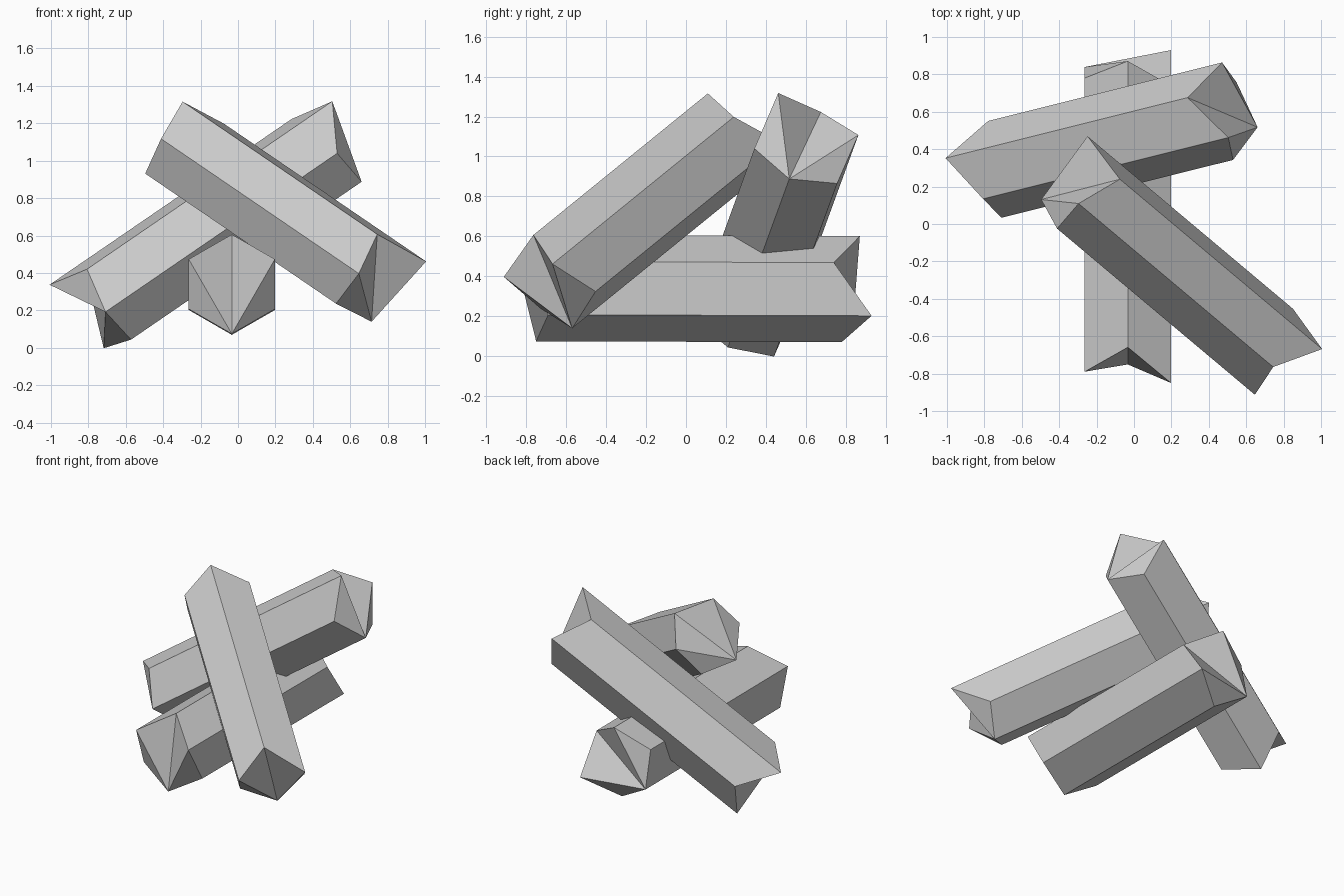
import bpy, bmesh
from math import cos, sin, radians
from mathutils import Vector

if "Cube" in bpy.data.objects:
    bpy.data.objects.remove(bpy.data.objects["Cube"])

SIDES = 6


def split_log(name, start, end, radius, roll, start_trim, end_trim, start_root, end_root):
    """Hexagonal log along start-end. The trims push each ridge's tip along the
    axis for broken ends; each end is fanned out from one root ridge."""
    start, end = Vector(start), Vector(end)
    axis = (end - start).normalized()
    side = axis.cross(Vector((0, 0, 1))).normalized()
    up = side.cross(axis)
    bm = bmesh.new()

    def ring(centre, trims):
        verts = []
        for k, trim in enumerate(trims):
            a = radians(roll + 360 / SIDES * k)
            verts.append(bm.verts.new(
                centre + radius * (cos(a) * side + sin(a) * up) + trim * axis))
        return verts

    a, b = ring(start, start_trim), ring(end, end_trim)
    # Long sides
    for k in range(SIDES):
        n = (k + 1) % SIDES
        bm.faces.new((a[k], a[n], b[n], b[k]))
    # Broken ends
    for verts, root in ((a, start_root), (b, end_root)):
        for k in range(1, SIDES - 1):
            bm.faces.new((verts[root], verts[(root + k) % SIDES],
                          verts[(root + k + 1) % SIDES]))
    bmesh.ops.recalc_face_normals(bm, faces=bm.faces)
    mesh = bpy.data.meshes.new(name)
    bm.to_mesh(mesh)
    bm.free()
    obj = bpy.data.objects.new(name, mesh)
    bpy.context.collection.objects.link(obj)
    return obj


# Log lying on the ground, front to back
split_log("bottom_log", (-0.033, -0.75, 0.34), (-0.033, 0.82, 0.335), 0.266, -30,
          (0.06, -0.10, 0.09, -0.04, 0.05, 0.0),
          (0.11, -0.08, 0.05, -0.04, 0.02, -0.04), 5, 4)

# Rear log leaning up to the right
split_log("rear_leaning_log", (-0.765, 0.287, 0.207), (0.50, 0.603, 1.073), 0.26, -2,
          (-0.014, 0.053, -0.111, 0.067, -0.047, 0.05),
          (-0.047, 0.11, -0.075, 0.048, -0.045, 0.01), 0, 5)

# Front log leaning down to the right
split_log("front_leaning_log", (-0.313, 0.208, 1.083), (0.748, -0.683, 0.36), 0.25, 15,
          (0.05, -0.04, 0.09, -0.10, 0.01, -0.01),
          (0.045, -0.07, 0.12, -0.045, 0.015, -0.07), 5, 4)
